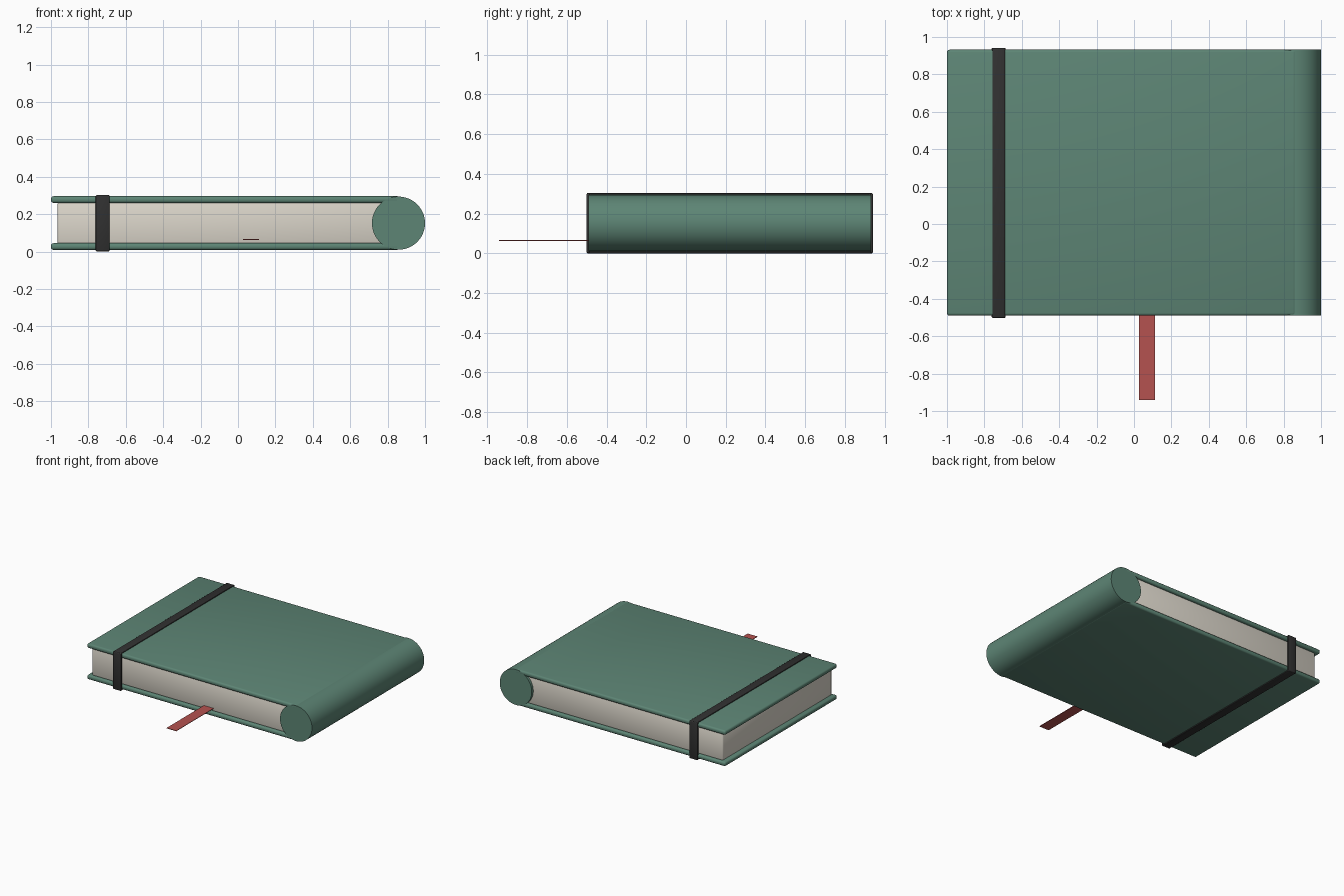
import bpy
import math
from mathutils import Matrix

cube = bpy.data.objects.get("Cube")
if cube:
    bpy.data.objects.remove(cube, do_unlink=True)


def material(name, colour):
    mat = bpy.data.materials.new(name)
    mat.use_nodes = True
    mat.diffuse_color = (*colour, 1)
    bsdf = next(n for n in mat.node_tree.nodes if n.type == 'BSDF_PRINCIPLED')
    bsdf.inputs["Base Color"].default_value = (*colour, 1)
    bsdf.inputs["Roughness"].default_value = 0.7
    return mat


green = material("green cover", (0.11, 0.235, 0.178))
cream = material("cream paper", (0.72, 0.68, 0.6))
black = material("black elastic", (0.03, 0.03, 0.03))
red = material("red ribbon", (0.46, 0.085, 0.08))


def finish(obj, name, mat, bevel=0, segments=2):
    obj.name = name
    obj.data.materials.append(mat)
    if bevel:
        mod = obj.modifiers.new("Rounded edges", 'BEVEL')
        mod.width = bevel
        mod.segments = segments
        bpy.ops.object.modifier_apply(modifier=mod.name)
    bpy.ops.object.shade_smooth_by_angle(angle=math.radians(50))
    return obj


def box(name, mat, x, y, z, bevel=0, segments=2):
    """Box spanning the given (low, high) ranges."""
    spans = (x, y, z)
    bpy.ops.mesh.primitive_cube_add(size=1)
    obj = bpy.context.object
    size = Matrix.Diagonal([hi - lo for lo, hi in spans] + [1])
    obj.data.transform(size)
    obj.location = [(lo + hi) / 2 for lo, hi in spans]
    return finish(obj, name, mat, bevel, segments)


FRONT, BACK = -0.49, 0.932
MID_Y = (FRONT + BACK) / 2

# Covers
cover_x, cover_y = (-1, 0.865), (FRONT, BACK)
box("bottom_cover", green, cover_x, cover_y, (0.009, 0.045), 0.014, 3)
box("top_cover", green, cover_x, cover_y, (0.26, 0.296), 0.014, 3)

# Page block
box("pages", cream, (-0.965, 0.86), (FRONT + 0.02, BACK - 0.02), (0.04, 0.265), 0.01)

# Round spine
bpy.ops.mesh.primitive_cylinder_add(
    vertices=48, radius=0.142, depth=BACK - FRONT,
    location=(0.858, MID_Y, 0.152), rotation=(math.pi / 2, 0, 0))
finish(bpy.context.object, "spine", green)

# Elastic band wrapped around the covers
band_x, side_x = (-0.757, -0.69), (-0.761, -0.686)
band_y = (FRONT - 0.01, BACK + 0.008)
box("band_top", black, band_x, band_y, (0.288, 0.303), 0.004)
box("band_bottom", black, band_x, band_y, (0, 0.016), 0.004)
box("band_front", black, side_x, (FRONT - 0.012, FRONT + 0.004), (0.002, 0.301), 0.005)
box("band_back", black, side_x, (BACK - 0.004, BACK + 0.01), (0.002, 0.301), 0.005)

# Bookmark ribbon
box("bookmark_ribbon", red, (0.026, 0.112), (-0.942, 0), (0.062, 0.066))
